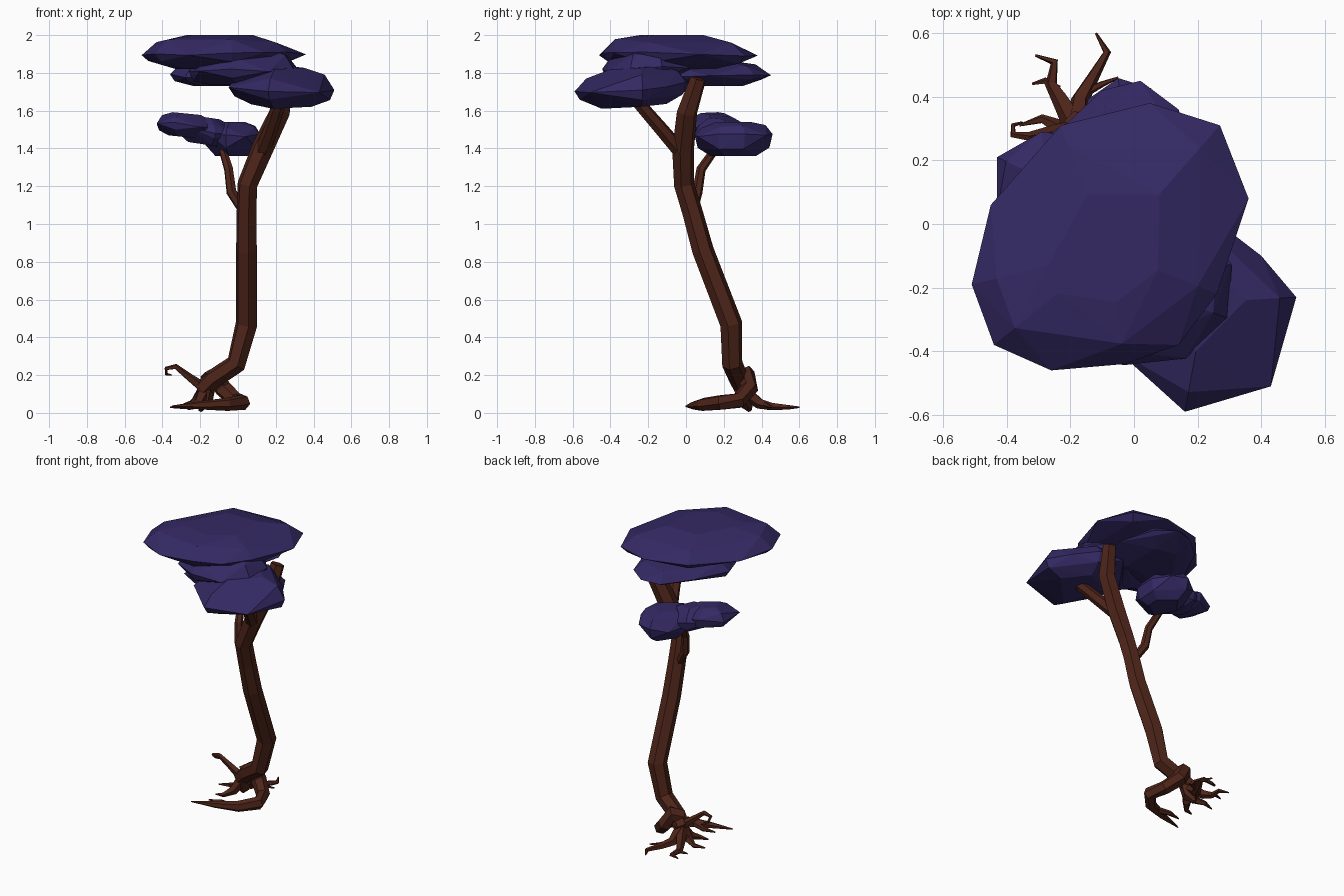
import bpy, bmesh, math, random
from mathutils import Vector

random.seed(4)


def material(name, color):
    m = bpy.data.materials.new(name)
    m.diffuse_color = color
    return m


BARK = material("bark", (0.075, 0.018, 0.01, 1))
LEAF = material("foliage", (0.034, 0.022, 0.125, 1))


def finish(bm, name, mat):
    bmesh.ops.recalc_face_normals(bm, faces=bm.faces)
    me = bpy.data.meshes.new(name)
    bm.to_mesh(me)
    bm.free()
    me.materials.append(mat)
    ob = bpy.data.objects.new(name, me)
    bpy.context.collection.objects.link(ob)
    return ob


def tube(name, path, sides=6):
    """Flat-faced tube through (x, y, z, radius) points."""
    bm = bmesh.new()
    pts = [Vector(p[:3]) for p in path]
    rings, side = [], None
    for i, p in enumerate(pts):
        d_in = (p - pts[max(i - 1, 0)]).normalized()
        d_out = (pts[min(i + 1, len(pts) - 1)] - p).normalized()
        t = (d_in + d_out).normalized()
        if side is None:
            side = t.orthogonal()
        side = (side - t * side.dot(t)).normalized()
        up = t.cross(side)
        ring = []
        for k in range(sides):
            a = 2 * math.pi * k / sides
            ring.append(bm.verts.new(p + path[i][3] * (side * math.cos(a) + up * math.sin(a))))
        rings.append(ring)
    for a, b in zip(rings, rings[1:]):
        for k in range(sides):
            n = (k + 1) % sides
            bm.faces.new((a[k], a[n], b[n], b[k]))
    bm.faces.new(rings[0][::-1])
    bm.faces.new(rings[-1])
    return finish(bm, name, BARK)


def clump(name, outline, mid, top, bottom, tilt=(0, 0), wobble=0.012):
    """Flattened faceted leaf clump: rings shrunk from a top-view outline."""
    bm = bmesh.new()
    c = sum((Vector(p) for p in outline), Vector((0, 0))) / len(outline)
    levels = [(1, mid, 1), (0.82, mid + (top - mid) * 0.68, 2), (0.45, top, 2),
              (0.92, mid + (bottom - mid) * 0.55, 2), (0.58, bottom, 2)]
    for scale, z, step in levels:
        for p in outline[::step]:
            d = (Vector(p) - c) * scale
            dz = 0 if z in (top, bottom) else random.uniform(-wobble, wobble)
            bm.verts.new((c.x + d.x, c.y + d.y, z + dz + d.dot(Vector(tilt))))
    hull = bmesh.ops.convex_hull(bm, input=bm.verts)
    junk = {v for v in hull["geom_interior"] + hull["geom_unused"] if isinstance(v, bmesh.types.BMVert)}
    bmesh.ops.delete(bm, geom=list(junk), context='VERTS')
    return finish(bm, name, LEAF)


def oval(cx, cy, rx, ry, n=9, turn=0.3):
    pts = []
    for k in range(n):
        a = turn + 2 * math.pi * k / n
        pts.append((cx + rx * math.cos(a), cy + ry * math.sin(a)))
    return pts


# Trunk and branches
tube("trunk", [(-0.19, 0.31, 0.12, 0.05), (-0.13, 0.28, 0.18, 0.052), (-0.01, 0.245, 0.26, 0.055),
               (0.045, 0.24, 0.47, 0.06), (0.045, 0.09, 0.86, 0.058), (0.045, 0.035, 1.06, 0.055),
               (0.05, -0.01, 1.21, 0.055), (0.13, -0.015, 1.4, 0.06), (0.22, 0.005, 1.59, 0.056),
               (0.25, 0.065, 1.77, 0.044)])
tube("front_branch", [(0.12, -0.01, 1.36, 0.04), (0.17, -0.12, 1.49, 0.038), (0.22, -0.25, 1.64, 0.034)])
tube("side_branch", [(0.02, 0.04, 1.08, 0.025), (-0.035, 0.06, 1.17, 0.028), (-0.05, 0.08, 1.29, 0.025),
                     (-0.08, 0.15, 1.39, 0.022)])

# Large root curling under the trunk and forward
tube("curling_root", [(-0.16, 0.28, 0.17, 0.05), (-0.12, 0.32, 0.2, 0.052), (-0.08, 0.335, 0.13, 0.048),
                      (-0.01, 0.28, 0.065, 0.043), (0.025, 0.18, 0.055, 0.041), (-0.06, 0.09, 0.045, 0.035),
                      (-0.2, 0.04, 0.04, 0.022), (-0.35, 0.0, 0.035, 0.004)])
tube("curling_root_fork", [(-0.1, 0.07, 0.04, 0.022), (-0.2, 0.1, 0.035, 0.016), (-0.28, 0.09, 0.03, 0.004)])

# Smaller roots spreading from the root hub
roots = {
    "back_left_root": [(-0.18, 0.3, 0.12, 0.04), (-0.23, 0.39, 0.05, 0.028), (-0.26, 0.44, 0.035, 0.02),
                       (-0.25, 0.51, 0.03, 0.014), (-0.31, 0.53, 0.03, 0.004)],
    "back_left_twig": [(-0.24, 0.42, 0.04, 0.017), (-0.28, 0.45, 0.035, 0.011), (-0.32, 0.44, 0.03, 0.004)],
    "back_right_root": [(-0.18, 0.3, 0.12, 0.04), (-0.17, 0.39, 0.05, 0.03), (-0.13, 0.46, 0.035, 0.02),
                        (-0.085, 0.54, 0.03, 0.013), (-0.12, 0.6, 0.03, 0.004)],
    "back_right_twig": [(-0.16, 0.41, 0.05, 0.016), (-0.1, 0.44, 0.035, 0.01), (-0.05, 0.46, 0.03, 0.004)],
    "raised_hook_root": [(-0.18, 0.3, 0.13, 0.03), (-0.26, 0.29, 0.19, 0.021), (-0.33, 0.275, 0.245, 0.015),
                         (-0.38, 0.28, 0.235, 0.011), (-0.38, 0.31, 0.205, 0.008), (-0.35, 0.32, 0.2, 0.003)],
    "left_root": [(-0.18, 0.3, 0.11, 0.04), (-0.23, 0.3, 0.05, 0.027), (-0.29, 0.33, 0.035, 0.015),
                  (-0.36, 0.31, 0.03, 0.004)],
    "front_left_root": [(-0.18, 0.3, 0.11, 0.04), (-0.21, 0.25, 0.05, 0.028), (-0.25, 0.2, 0.03, 0.015),
                        (-0.3, 0.19, 0.025, 0.004)],
    "down_root": [(-0.17, 0.3, 0.13, 0.05), (-0.18, 0.31, 0.06, 0.045), (-0.2, 0.34, 0.012, 0.012)],
}
for name, path in roots.items():
    tube(name, path, 5)

# Upper canopy: top, back and front clumps with a mass joining them
clump("top_canopy", [(-0.51, -0.19), (-0.45, 0.06), (-0.23, 0.31), (0.05, 0.38), (0.27, 0.31), (0.36, 0.08),
                     (0.26, -0.22), (0.14, -0.38), (-0.03, -0.44), (-0.26, -0.46), (-0.44, -0.38)],
      1.9, 2.0, 1.82)
clump("back_canopy", [(-0.36, 0.05), (-0.25, 0.28), (-0.1, 0.42), (0.02, 0.45), (0.14, 0.36), (0.22, 0.12),
                      (0.14, -0.1), (-0.08, -0.22), (-0.28, -0.16)], 1.785, 1.86, 1.73)
clump("front_canopy", [(0.16, -0.59), (0.43, -0.51), (0.51, -0.23), (0.4, -0.1), (0.27, 0.0), (0.1, 0.02),
                       (-0.04, -0.16), (-0.05, -0.4)], 1.725, 1.83, 1.625, (-0.03, 0.08))
clump("joining_canopy", oval(0.03, -0.2, 0.29, 0.25), 1.82, 1.93, 1.74, (0.03, 0.03))

# Lower canopy on the side branch: two clumps and the mass joining them
clump("lower_canopy", oval(-0.03, 0.25, 0.155, 0.21), 1.465, 1.54, 1.36)
clump("lower_side_canopy", [(-0.43, 0.21), (-0.43, 0.04), (-0.34, 0.01), (-0.2, 0.02), (-0.1, 0.12),
                            (-0.14, 0.27), (-0.29, 0.29)], 1.525, 1.585, 1.46, (-0.1, 0))
clump("lower_joining_canopy", oval(-0.17, 0.18, 0.17, 0.14, 8), 1.49, 1.565, 1.42, (-0.15, 0))
